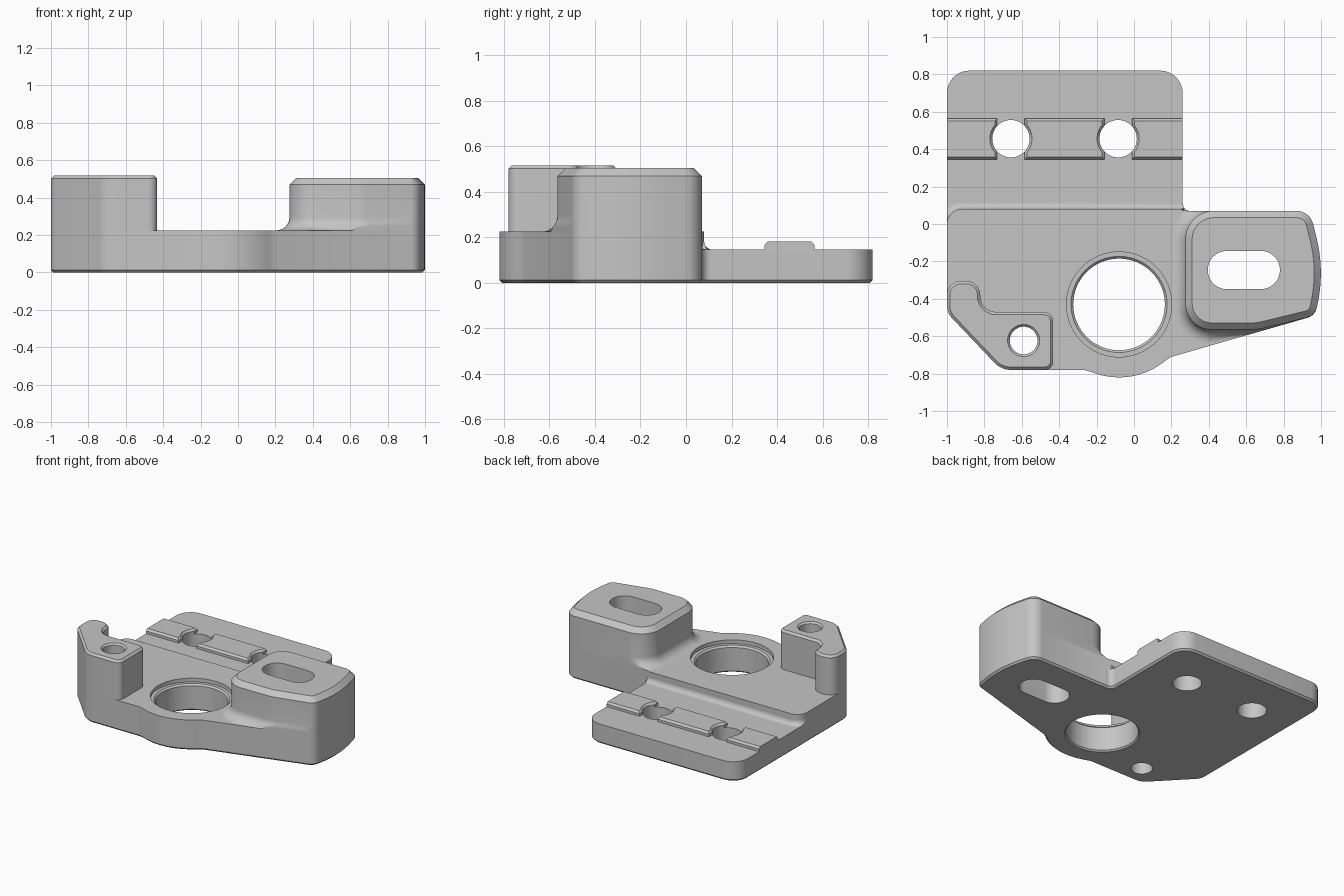
import bpy, bmesh, math
from mathutils import Vector
from mathutils.geometry import tessellate_polygon, intersect_point_line

cube = bpy.data.objects.get("Cube")
if cube:
    bpy.data.objects.remove(cube, do_unlink=True)

grey = bpy.data.materials.new("plain grey")
grey.use_nodes = True
colour = (0.56, 0.56, 0.56, 1)
grey.diffuse_color = colour
grey.node_tree.nodes["Principled BSDF"].inputs["Base Color"].default_value = colour


def rounded(corners, steps=10):
    """Counter-clockwise outline from (x, y, corner radius)."""
    out = []
    for i, (x, y, r) in enumerate(corners):
        p = Vector((x, y))
        if r == 0:
            out.append(p)
            continue
        a = (Vector(corners[i - 1][:2]) - p).normalized()
        b = (Vector(corners[(i + 1) % len(corners)][:2]) - p).normalized()
        half = a.angle(b) / 2
        centre = p + (a + b).normalized() * r / math.sin(half)
        start = p + a * r / math.tan(half) - centre
        end = p + b * r / math.tan(half) - centre
        turn = math.atan2(start.x * end.y - start.y * end.x, start.dot(end))
        for k in range(steps + 1):
            c, s = math.cos(turn * k / steps), math.sin(turn * k / steps)
            out.append(centre + Vector((start.x * c - start.y * s, start.x * s + start.y * c)))
    return out


def arc(x, y, r, a0, a1, n):
    """Points on a circle between two angles in radians."""
    return [Vector((x + r * math.cos(a0 + (a1 - a0) * k / n),
                    y + r * math.sin(a0 + (a1 - a0) * k / n))) for k in range(n + 1)]


def hole(x, y, r):
    """Clockwise circle."""
    return arc(x, y, r, math.tau, 0, 64)[:-1]


def offset(outline, d):
    """Move an outline away from its material by d along mitred normals."""
    out = []
    for i, p in enumerate(outline):
        e = (p - outline[i - 1]).normalized()
        f = (outline[(i + 1) % len(outline)] - p).normalized()
        n, m = Vector((e.y, -e.x)), Vector((f.y, -f.x))
        out.append(p + (n + m) * d / (1 + n.dot(m)))
    return out


def clamp(p, border):
    """Pull a point that lies outside the border back onto it."""
    best = None
    for i, b in enumerate(border):
        a = border[i - 1]
        q, t = intersect_point_line(p, a, b)
        q = a + (b - a) * min(max(t, 0), 1)
        if best is None or (p - q).length < best[0]:
            outside = (b.x - a.x) * (p.y - a.y) < (b.y - a.y) * (p.x - a.x)
            best = ((p - q).length, q, outside)
    return best[1] if best[2] else p


def solid(name, loops, border=None):
    """Outer wall and hole walls, each (outline, [(offset, height)]), with flat caps."""
    bm = bmesh.new()
    caps = ([], [])
    for outline, levels in loops:
        rings = []
        for d, z in levels:
            ring = offset(outline, d)
            if border:
                ring = [clamp(p, border) for p in ring]
            rings.append([bm.verts.new((p.x, p.y, z)) for p in ring])
        for low, high in zip(rings, rings[1:]):
            for i in range(len(low)):
                bm.faces.new((low[i - 1], low[i], high[i], high[i - 1]))
        caps[0].append(rings[0])
        caps[1].append(rings[-1])
    for cap, up in zip(caps, (-1, 1)):
        verts = [v for ring in cap for v in ring]
        for tri in tessellate_polygon([[v.co for v in ring] for ring in cap]):
            if len(set(tri)) == 3:
                face = bm.faces.new([verts[i] for i in tri])
                face.normal_update()
                if face.normal.z * up < 0:
                    face.normal_flip()
    mesh = bpy.data.meshes.new(name)
    bm.to_mesh(mesh)
    bm.free()
    mesh.materials.append(grey)
    obj = bpy.data.objects.new(name, mesh)
    bpy.context.collection.objects.link(obj)
    parts.append(obj)


def fillet(r, floor, steps=8):
    """Concave sweep from the floor up into a wall."""
    angles = [math.pi / 2 * k / steps for k in range(steps + 1)]
    return [(r * (1 - math.sin(a)), floor + r * (1 - math.cos(a))) for a in angles]


parts = []
PLATE, DECK, BOSS, HOOK = 0.147, 0.225, 0.505, 0.517
FOOT = [(-0.013, 0), (0, 0.013)]          # bottom chamfer
BORE_X, BORE_Y = -0.08, -0.43
SCREW_Y, SCREW_R = 0.456, 0.1
SCREWS = (-0.658, -0.085)
right_end = [(0.968, -0.49, 0.07), (1.02, -0.25, 0.78), (0.94, 0.07, 0.09)]

# Thin rear plate with two screw holes
rear = rounded([(-1, -0.05, 0), (0.34, -0.05, 0), (0.34, 0.07, 0), (0.26, 0.07, 0.04),
                (0.26, 0.82, 0.12), (-1, 0.82, 0.12)])
solid("rear_plate", [(rear, FOOT + [(0, PLATE)])]
      + [(hole(x, SCREW_Y, SCREW_R), [(0, 0), (0, PLATE)]) for x in SCREWS])

# Thick front body with stepped bore, hook hole and slot
belly = [(p.x, p.y, 0) for p in
         arc(BORE_X, BORE_Y, 0.39, math.radians(-110), math.radians(-50), 16)]
front = rounded([(-1, -0.475, 0.1), (-0.71, -0.78, 0.12), (-0.265, -0.78, 0.1)] + belly
                + [(0.2, -0.71, 0)] + right_end
                + [(0.27, 0.07, 0), (0.25, 0.08, 0), (-1, 0.08, 0.08)])
bore = hole(BORE_X, BORE_Y, 0.245)
hook_hole = hole(-0.59, -0.623, 0.074)
slot = rounded([(0.395, -0.348, 0.101), (0.78, -0.348, 0.101),
                (0.78, -0.144, 0.101), (0.395, -0.144, 0.101)], 16)[::-1]
solid("front_body", [
    (front, FOOT + [(0, DECK)]),
    (bore, [(-0.01, 0), (0, 0.01), (0, 0.185), (-0.012, 0.197), (-0.036, 0.197), (-0.036, DECK)]),
    (hook_hole, [(0, 0), (0, DECK)]),
    (slot, [(0, 0), (0, DECK)])])

# Fillet along the step between body and plate
step = rounded([(-1, -0.04, 0), (0.26, -0.04, 0), (0.26, 0.08, 0), (-1, 0.08, 0.08)])
solid("step_fillet", [(step, fillet(0.035, PLATE))], rear)

# Raised boss with chamfered top and flared foot
boss = rounded([(0.275, -0.565, 0.14), (0.66, -0.565, 0.3)] + right_end + [(0.275, 0.07, 0.15)])
solid("boss", [
    (boss, fillet(0.07, DECK) + [(0, BOSS - 0.036), (-0.036, BOSS)]),
    (slot, [(0, DECK), (0, BOSS)])], front)

# Hook-shaped post
hook = rounded([(-0.71, -0.78, 0.12), (-0.432, -0.78, 0.045), (-0.432, -0.47, 0.05),
                (-0.822, -0.47, 0.085), (-0.822, -0.305, 0.075), (-1, -0.305, 0.075),
                (-1, -0.475, 0.1)])
solid("hook_post", [
    (hook, [(0, DECK), (0, HOOK - 0.015), (-0.015, HOOK)]),
    (hook_hole, [(0, DECK), (0, HOOK - 0.012), (-0.012, HOOK)])])

# Locating rib in three lengths, bitten by the screw holes
GAP = 0.0735
bite = math.acos(GAP / SCREW_R)
ends = [None, *SCREWS, None]
for left, right in zip(ends, ends[1:]):
    x0 = -1.013 if left is None else left + GAP
    x1 = 0.273 if right is None else right - GAP
    rib = [Vector((x0, 0.345)), Vector((x1, 0.345))]
    if right is not None:
        rib += arc(right, SCREW_Y, SCREW_R, math.pi + bite, math.pi - bite, 10)
    rib += [Vector((x1, 0.565)), Vector((x0, 0.565))]
    if left is not None:
        rib += arc(left, SCREW_Y, SCREW_R, bite, -bite, 10)
    solid("locating_rib", [(rib, [(0, PLATE - 0.01), (0, 0.166), (-0.013, 0.181)])], rear)

# Smooth curved walls, keep crisp edges
bpy.ops.object.select_all(action='DESELECT')
for obj in parts:
    obj.select_set(True)
bpy.context.view_layer.objects.active = parts[0]
bpy.ops.object.shade_smooth_by_angle(angle=math.radians(30))
